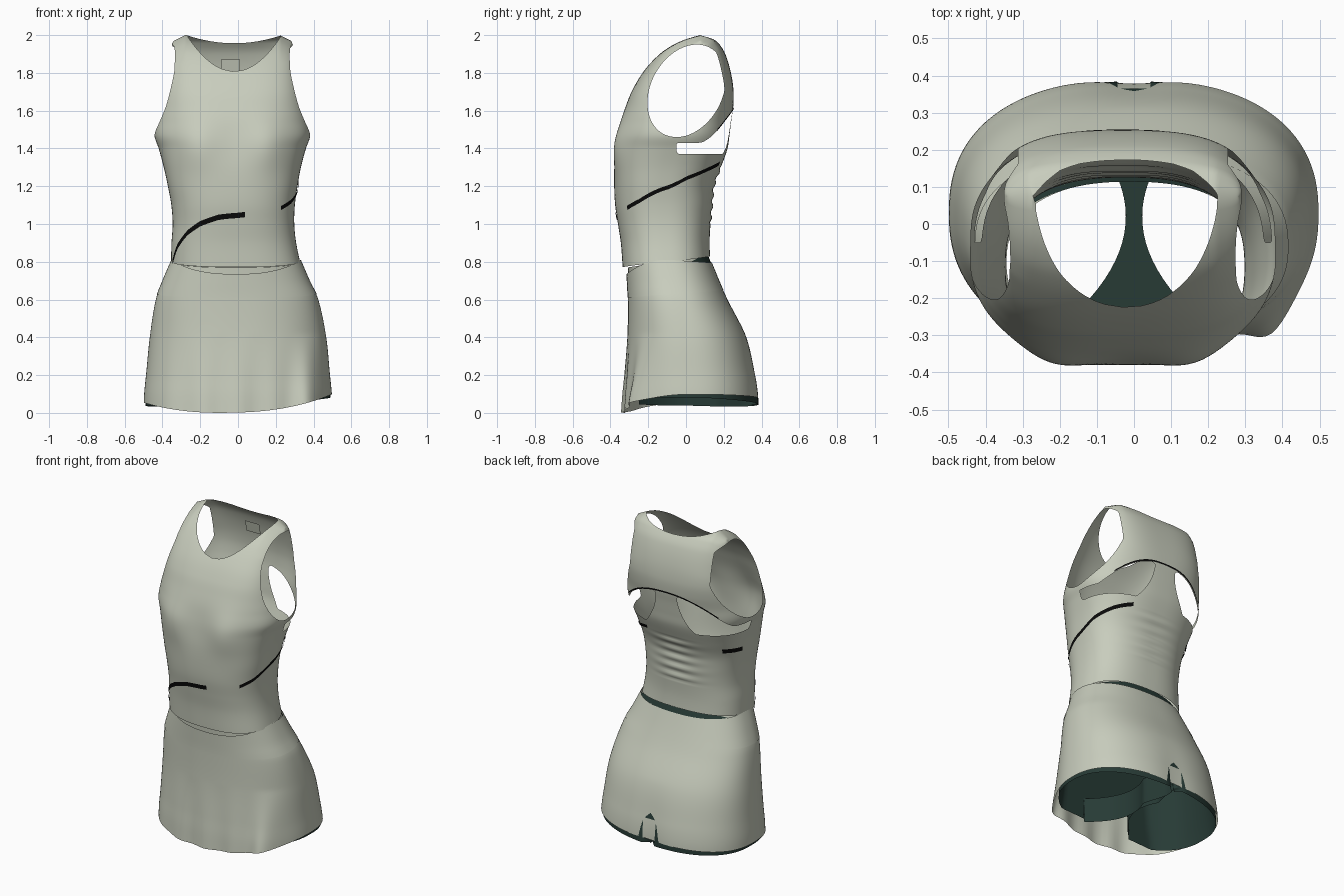
import bpy, bmesh, math
from mathutils import Vector

if "Cube" in bpy.data.objects:
    bpy.data.objects.remove(bpy.data.objects["Cube"])

def material(name, rgb):
    m = bpy.data.materials.new(name)
    m.diffuse_color = (*rgb, 1)
    m.use_nodes = True
    m.node_tree.nodes["Principled BSDF"].inputs["Base Color"].default_value = m.diffuse_color
    return m

SAGE = material("sage grey fabric", (0.58, 0.61, 0.51))
GREEN = material("dark green lining", (0.02, 0.043, 0.036))
BLACK = material("black piping", (0.003, 0.003, 0.003))

# profile rows: z, centre x, half width, front y, back y
TANK = [(0.77, -.01, .345, -.335, .13), (0.9, -.022, .33, -.345, .125), (1.0, -.024, .322, -.36, .13),
        (1.1, -.026, .327, -.375, .14), (1.2, -.028, .343, -.38, .15), (1.3, -.03, .363, -.378, .185),
        (1.4, -.03, .39, -.368, .22), (1.47, -.03, .413, -.358, .23), (1.55, -.03, .405, -.342, .24),
        (1.62, -.03, .39, -.32, .25), (1.7, -.03, .372, -.288, .252), (1.8, -.03, .352, -.23, .238),
        (1.9, -.03, .338, -.145, .208), (1.95, -.03, .33, -.075, .178), (1.98, -.03, .32, -.005, .145),
        (2.0, -.03, .312, .075, .075)]
SKIRT = [(0.0, 0, .50, -.335, .392), (0.1, 0, .497, -.33, .388), (0.2, 0, .487, -.322, .372),
         (0.4, 0, .467, -.31, .32), (0.6, -.005, .43, -.308, .22), (0.7, -.01, .388, -.312, .175),
         (0.84, -.01, .328, -.32, .118)]

def row(table, z):
    """Smooth interpolation of a profile table."""
    z = min(max(z, table[0][0]), table[-1][0])
    i = 0
    while i < len(table) - 2 and z > table[i + 1][0]:
        i += 1
    def slope(j, k):
        a, b = table[max(j - 1, 0)], table[min(j + 1, len(table) - 1)]
        return (b[k] - a[k]) / (b[0] - a[0])
    p, q = table[i], table[i + 1]
    h = q[0] - p[0]
    u = (z - p[0]) / h
    return [(2*u**3 - 3*u*u + 1)*p[k] + (u**3 - 2*u*u + u)*h*slope(i, k)
            + (3*u*u - 2*u**3)*q[k] + (u**3 - u*u)*h*slope(i + 1, k) for k in range(1, 5)]

def section(table, t, z, n, scale=1.0):
    cx, a, yf, yb = row(table, z)
    c, s = math.cos(t), math.sin(t)
    pw = lambda v: math.copysign(abs(v) ** (2 / n), v)
    return Vector((cx + a*scale*pw(c), (yf + yb)/2 + (yb - yf)/2*scale*pw(s), z))

def gauss(d, w):
    return math.exp(-(d / w) ** 2)

def tank_pt(t, z, scale=1.0):
    u = max(0, min(1, (z - 1.52) / .25))
    p = section(TANK, t, z, 2.5 + .6 * u * u * (3 - 2 * u), scale)
    x = p.x + .03
    if p.y < 0:                                   # bust
        p.y -= .028 * gauss(abs(x) - .19, .11) * gauss(z - 1.42, .13)
    elif 1.0 < z < 1.3:                           # back wrinkles
        p.y += .005 * math.sin(z * 105) * gauss(x, .12)
    if z > 1.85:                                  # shoulder slope
        p.z -= .5 * max(0, abs(x) - .25) * (z - 1.85) / .15
    return p

def skirt_pt(t, z, scale=1.0):
    p = section(SKIRT, t, z, 2.35, scale)
    low = max(0, 1 - z / .42)
    if p.y < .1:                                  # hem folds
        k = .06 * gauss(p.x - .37, .07) + .009 * math.cos(p.x * 32) * gauss(p.x, .35)
        p.y -= k * low * min(1, max(0, (.1 - p.y) / .15))
    else:                                         # dip at the back
        p.y -= .014 * low * gauss(p.x, .1)
    return p

def tube(fn, lo, hi, nt, nz):
    """Closed sheet around the body between two edge curves."""
    bm = bmesh.new()
    rings = []
    for j in range(nz + 1):
        ring = []
        for i in range(nt):
            t = 2 * math.pi * i / nt
            ring.append(bm.verts.new(fn(t, lo(t) + (hi(t) - lo(t)) * j / nz)))
        rings.append(ring)
    for a, b in zip(rings, rings[1:]):
        for i in range(nt):
            k = (i + 1) % nt
            bm.faces.new((a[i], a[k], b[k], b[i]))
    bmesh.ops.remove_doubles(bm, verts=bm.verts[:], dist=1e-5)
    return bm

def cut(bm, f):
    """Remove the region where f < 0, with a clean edge."""
    val = {v: (f(v.co) or 1e-7) for v in bm.verts}
    new = []
    for e in bm.edges[:]:
        a, b = e.verts
        fa, fb = val[a], val[b]
        if fa * fb < 0:
            new.append(bmesh.utils.edge_split(e, a, fa / (fa - fb))[1])
    for v in new:
        val[v] = 0.0
    if new:
        bmesh.ops.connect_verts(bm, verts=new)
    dead = [q for q in bm.faces if sum(val[v] for v in q.verts) < 0]
    bmesh.ops.delete(bm, geom=dead, context='FACES')

def finish(bm, name, mat):
    me = bpy.data.meshes.new(name)
    bm.to_mesh(me)
    bm.free()
    for p in me.polygons:
        p.use_smooth = True
    me.materials.append(mat)
    ob = bpy.data.objects.new(name, me)
    bpy.context.collection.objects.link(ob)
    return ob

# tank top: full shell, then armholes, neckline and open racer back are cut
def armhole(p):
    y = p.y - .002 - .22 * (p.z - 1.7)
    return max(math.hypot(y / .2, (p.z - 1.705) / .245) - 1, (.283 - abs(p.x + .03)) * 4)

def neckline(p):
    q = ((p.x + .02) / .25) ** 2
    edge = 1.808 + .19 * q if p.y < .075 else 1.957 + .042 * q
    return edge - p.z

def yoke_hem(x):
    return 1.43 + .18 * max(0, 1 - (x / .37) ** 2.5)

def back_opening(p):
    x = abs(p.x + .03)
    strap = .075 + .09 * max(0, min(1, (1.6 - p.z) / .22)) ** 2
    return max(1.37 - p.z, p.z - yoke_hem(x), strap - x, -.05 - p.y)

tank = tube(tank_pt, lambda t: .80 + .028 * math.sin(t), lambda t: 2.0, 128, 110)
for hole in (armhole, neckline, back_opening):
    cut(tank, hole)
finish(tank, "tank_top", SAGE)

# skirt and its waistband
def skirt_top(t):
    s = math.sin(t)
    return .81 - .075 * max(0, -s) ** 2 - .015 * max(0, s)

def skirt_hem(t):
    s = math.sin(t)
    return .076 + .022 * math.cos(t) - .074 * max(0, -s) ** 2

finish(tube(skirt_pt, skirt_hem, skirt_top, 128, 44), "skirt", SAGE)
finish(tube(lambda t, z: skirt_pt(t, z, 1.007), lambda t: .63 + .02 * math.sin(t), skirt_top, 96, 8),
       "skirt_waistband", SAGE)
finish(tube(lambda t, z: skirt_pt(t, z, .965), lambda t: .70, lambda t: .80 + .03 * math.sin(t), 96, 6),
       "inner_waistband", SAGE)

# inner shorts: upper part, two legs and the gusset between them
CROTCH = .2

def lining_pt(t, z):
    p = section(SKIRT, t, z, 2.3, .982)
    p.y = max(p.y, -.25)
    return p

def inner(y):
    return .022 + 2 * (y - .02) ** 2 if y < .15 else max(.01, .056 - .3 * (y - .15))

def lining_top(t):
    s = math.sin(t)
    return .71 + .13 * max(0, s) ** .5

def lining_hem(t):
    return .06 + .022 * math.cos(t) - .015 * max(0, math.sin(t))

finish(tube(lining_pt, lambda t: CROTCH, lining_top, 96, 24), "shorts_upper", GREEN)
for side, name in ((1, "shorts_right_leg"), (-1, "shorts_left_leg")):
    def leg_pt(t, z, side=side):
        p = lining_pt(t, z)
        edge = inner(p.y)
        if p.x * side < edge:
            p.x = side * edge
            p.y = min(p.y, .36 * (1 - .6 * z))
        return p
    finish(tube(leg_pt, lining_hem, lambda t: CROTCH, 96, 8), name, GREEN)

def strip(pairs):
    bm = bmesh.new()
    vs = [(bm.verts.new(a), bm.verts.new(b)) for a, b in pairs]
    for (a, b), (c, d) in zip(vs, vs[1:]):
        bm.faces.new((a, b, d, c))
    return bm

ys = [-.25 + .6 * i / 24 for i in range(25)]
finish(strip([((-inner(y), y, CROTCH), (inner(y), y, CROTCH)) for y in ys]), "shorts_gusset", GREEN)

# black piping lines: (angle around body, height)
def piping(name, pts, half=.011):
    pairs = []
    for (a0, z0), (a1, z1) in zip(pts, pts[1:]):
        for k in range(7):
            u = k / 6
            t, z = math.radians(a0 + (a1 - a0) * u), z0 + (z1 - z0) * u
            pairs.append((tank_pt(t, z - half, 1.015), tank_pt(t, z + half, 1.015)))
    bm = strip(pairs)
    bmesh.ops.remove_doubles(bm, verts=bm.verts[:], dist=1e-5)
    finish(bm, name, BLACK)

piping("front_piping", [(-163, .795), (-150, .88), (-133, .955), (-118, 1.0), (-100, 1.035), (-83, 1.05)], .014)
piping("right_piping", [(-44, 1.085), (-25, 1.12), (-6, 1.17), (20, 1.245), (45, 1.29), (66, 1.32)])
piping("left_piping", [(140, 1.25), (168, 1.24)], .015)

# thin dark trim along the yoke hem
hem = []
for deg in range(45, 136, 5):
    z = 1.55
    for _ in range(12):
        z = .5 * z + .5 * yoke_hem(abs(tank_pt(math.radians(deg), z).x + .03))
    hem.append((deg, z + .006))
piping("yoke_hem_trim", hem, .005)

# inside neck label patch
finish(strip([((x, .215, 1.80), (x, .2, 1.87)) for x in (-.09, .01)]), "neck_patch", SAGE)
